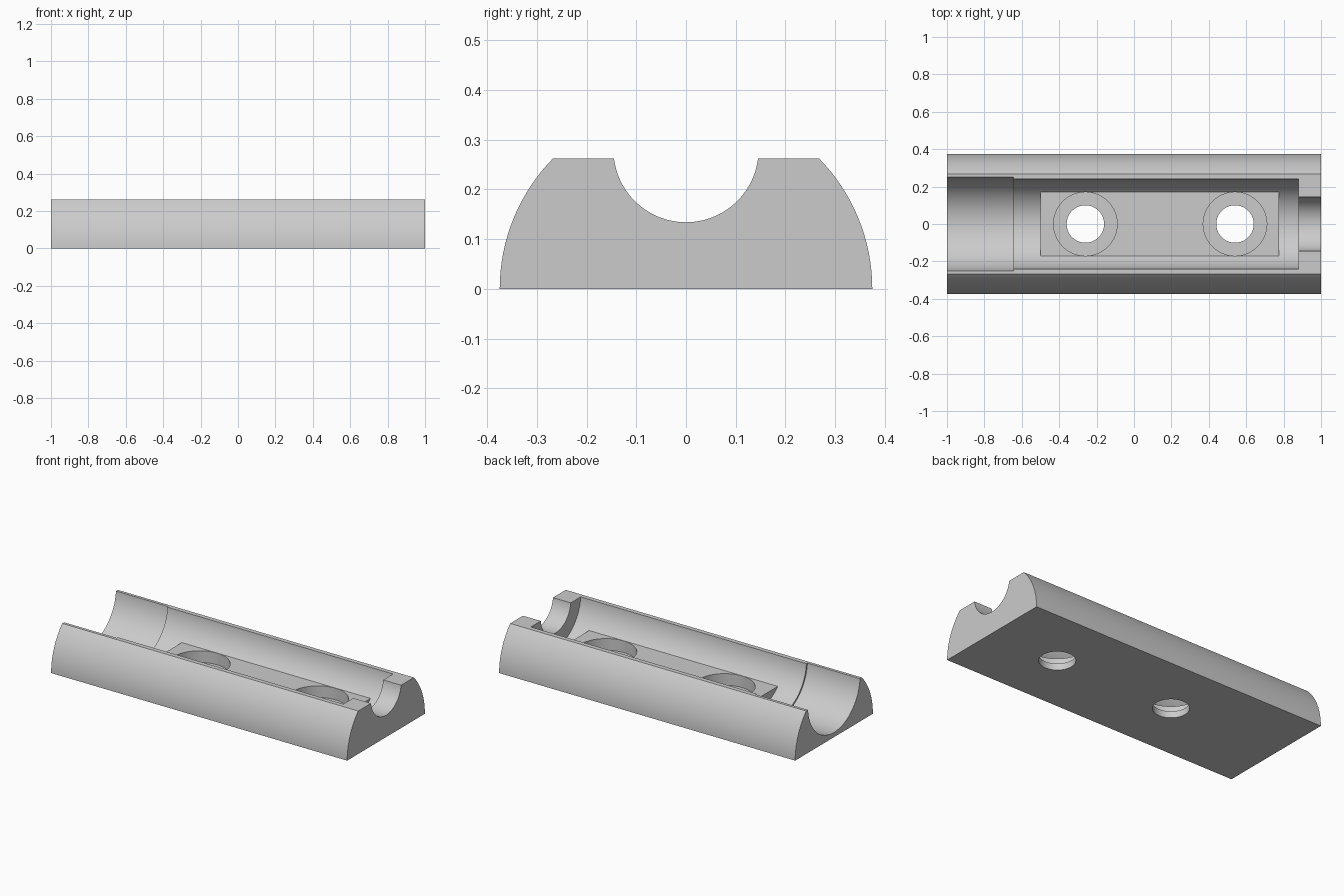
import bpy
import math
from mathutils import Matrix

cube = bpy.data.objects.get("Cube")
if cube:
    bpy.data.objects.remove(cube, do_unlink=True)

OUTER_R, TOP_Z = 0.375, 0.262
BORE_Z, PAD_Z = 0.28, 0.111

grey = bpy.data.materials.new("light grey")
grey.use_nodes = True
colour = (0.6, 0.6, 0.6, 1)
grey.diffuse_color = colour
grey.node_tree.nodes["Principled BSDF"].inputs["Base Color"].default_value = colour


def bar_along_x(name, radius, x0, x1, z):
    """Cylinder lying along the x axis."""
    bpy.ops.mesh.primitive_cylinder_add(vertices=128, radius=radius, depth=x1 - x0)
    ob = bpy.context.object
    ob.name = name
    ob.data.transform(Matrix.Translation(((x0 + x1) / 2, 0, z)) @ Matrix.Rotation(math.pi / 2, 4, 'Y'))
    return ob


def upright_pin(name, radius, x, z0, z1):
    """Cylinder standing along the z axis."""
    bpy.ops.mesh.primitive_cylinder_add(vertices=96, radius=radius, depth=z1 - z0)
    ob = bpy.context.object
    ob.name = name
    ob.data.transform(Matrix.Translation((x, 0, (z0 + z1) / 2)))
    return ob


def box(name, x0, x1, half_y, z0, z1):
    bpy.ops.mesh.primitive_cube_add(size=1)
    ob = bpy.context.object
    ob.name = name
    ob.data.transform(Matrix.Translation(((x0 + x1) / 2, 0, (z0 + z1) / 2))
                      @ Matrix.Diagonal((x1 - x0, 2 * half_y, z1 - z0, 1)))
    return ob


def combine(target, tool, operation):
    """Apply a boolean and discard the tool object."""
    mod = target.modifiers.new(tool.name, 'BOOLEAN')
    mod.operation, mod.solver, mod.object = operation, 'EXACT', tool
    bpy.ops.object.select_all(action='DESELECT')
    bpy.context.view_layer.objects.active = target
    target.select_set(True)
    bpy.ops.object.modifier_apply(modifier=mod.name)
    bpy.data.objects.remove(tool, do_unlink=True)


# Half-round body with a flat base and flattened top
body = bar_along_x("half_round_cradle", OUTER_R, -1, 1, 0)
combine(body, box("height_limit", -2, 2, 1, 0, TOP_Z), 'INTERSECT')

# Stepped trough: main bore, wider open end, narrow outlet
for name, radius, x0, x1 in (("main_bore", 0.241, -1.1, 0.88),
                             ("wide_bore", 0.251, -1.1, -0.645),
                             ("narrow_bore", 0.146, 0.5, 1.1)):
    combine(body, bar_along_x(name, radius, x0, x1, BORE_Z), 'DIFFERENCE')

# Flat mounting pad along the trough floor
combine(body, box("mounting_pad", -0.5, 0.775, 0.19, 0.015, PAD_Z), 'UNION')

# Two counterbored screw holes
for x in (-0.26, 0.54):
    combine(body, upright_pin("counterbore", 0.17, x, 0.04, 0.2), 'DIFFERENCE')
    combine(body, upright_pin("screw_hole", 0.1, x, -0.1, 0.2), 'DIFFERENCE')

body.data.materials.clear()
body.data.materials.append(grey)
for face in body.data.polygons:
    face.material_index = 0
bpy.ops.object.shade_smooth_by_angle(angle=math.radians(30))
